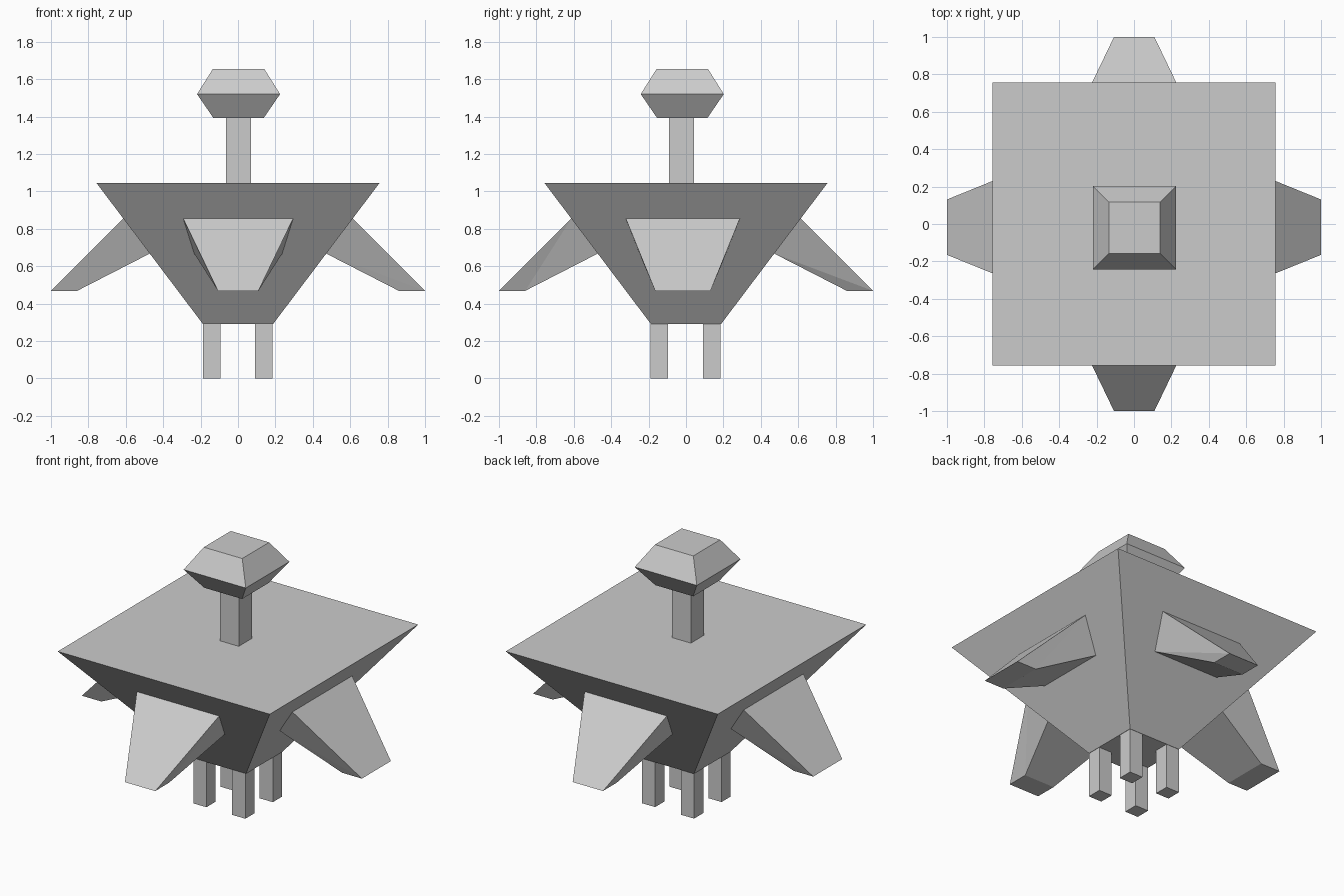
import bpy
from math import pi
from mathutils import Matrix, Vector

cube = bpy.data.objects.get("Cube")
if cube:
    bpy.data.objects.remove(cube, do_unlink=True)

grey = bpy.data.materials.new("plain grey")
grey.use_nodes = True
shade = (0.6, 0.6, 0.6, 1)
grey.diffuse_color = shade
grey.node_tree.nodes["Principled BSDF"].inputs["Base Color"].default_value = shade


def add_mesh(name, verts, faces):
    mesh = bpy.data.meshes.new(name)
    mesh.from_pydata(verts, [], faces)
    mesh.materials.append(grey)
    obj = bpy.data.objects.new(name, mesh)
    bpy.context.collection.objects.link(obj)
    return obj


def square_stack(name, centre, levels):
    """Closed solid through square sections given as (height, half width)."""
    cx, cy = centre
    verts, faces = [], [(3, 2, 1, 0)]
    for z, h in levels:
        verts += [(cx + sx * h, cy + sy * h, z)
                  for sx, sy in ((-1, -1), (1, -1), (1, 1), (-1, 1))]
    for k in range(len(levels) - 1):
        b = 4 * k
        for i in range(4):
            j = (i + 1) % 4
            faces.append((b + i, b + j, b + 4 + j, b + 4 + i))
    t = 4 * (len(levels) - 1)
    faces.append((t, t + 1, t + 2, t + 3))
    return add_mesh(name, verts, faces)


# Body, neck and head
square_stack("body", (0, 0), [(0.29, 0.187), (1.045, 0.757)])
square_stack("neck", (0.003, -0.025), [(1.04, 0.067), (1.4, 0.067)])
square_stack("head", (0.003, -0.02), [(1.393, 0.135), (1.52, 0.222), (1.655, 0.137)])

# Four legs
for end, y in (("front", -0.142), ("back", 0.138)):
    for side, x in (("right", -0.14), ("left", 0.138)):
        square_stack(f"{end}_{side}_leg", (x, y), [(0, 0.047), (0.295, 0.047)])


def fin(name, angle, shift, root, low, tip):
    """Tapered fin pointing along +x, then turned about z."""
    section = [(0.613, root, 0.855), (1.0, tip, 0.468),
               (0.86, tip, 0.468), (0.472, low, 0.667)]
    verts = [(x, s * w, z) for s in (-1, 1) for x, w, z in section]
    faces = [(0, 1, 5, 4), (1, 2, 6, 5), (2, 3, 7, 6), (3, 0, 4, 7),
             (0, 3, 1), (1, 3, 2),   # right flank
             (4, 5, 6), (4, 6, 7)]   # left flank
    turn = Matrix.Translation(shift) @ Matrix.Rotation(angle, 4, "Z")
    obj = add_mesh(name, [turn @ Vector(v) for v in verts], faces)
    # Outward normals
    import bmesh
    bm = bmesh.new()
    bm.from_mesh(obj.data)
    bmesh.ops.recalc_face_normals(bm, faces=bm.faces)
    bm.to_mesh(obj.data)
    bm.free()


# Side fins are wider than the front and back fins
side, facing = (0.305, 0.232, 0.148), (0.294, 0.235, 0.108)
fin("left_fin", 0, (0, -0.017, 0), *side)
fin("right_fin", pi, (0, -0.017, 0), *side)
fin("back_fin", pi / 2, (0.001, 0, 0), *facing)
fin("front_fin", -pi / 2, (0.001, 0, 0), *facing)
